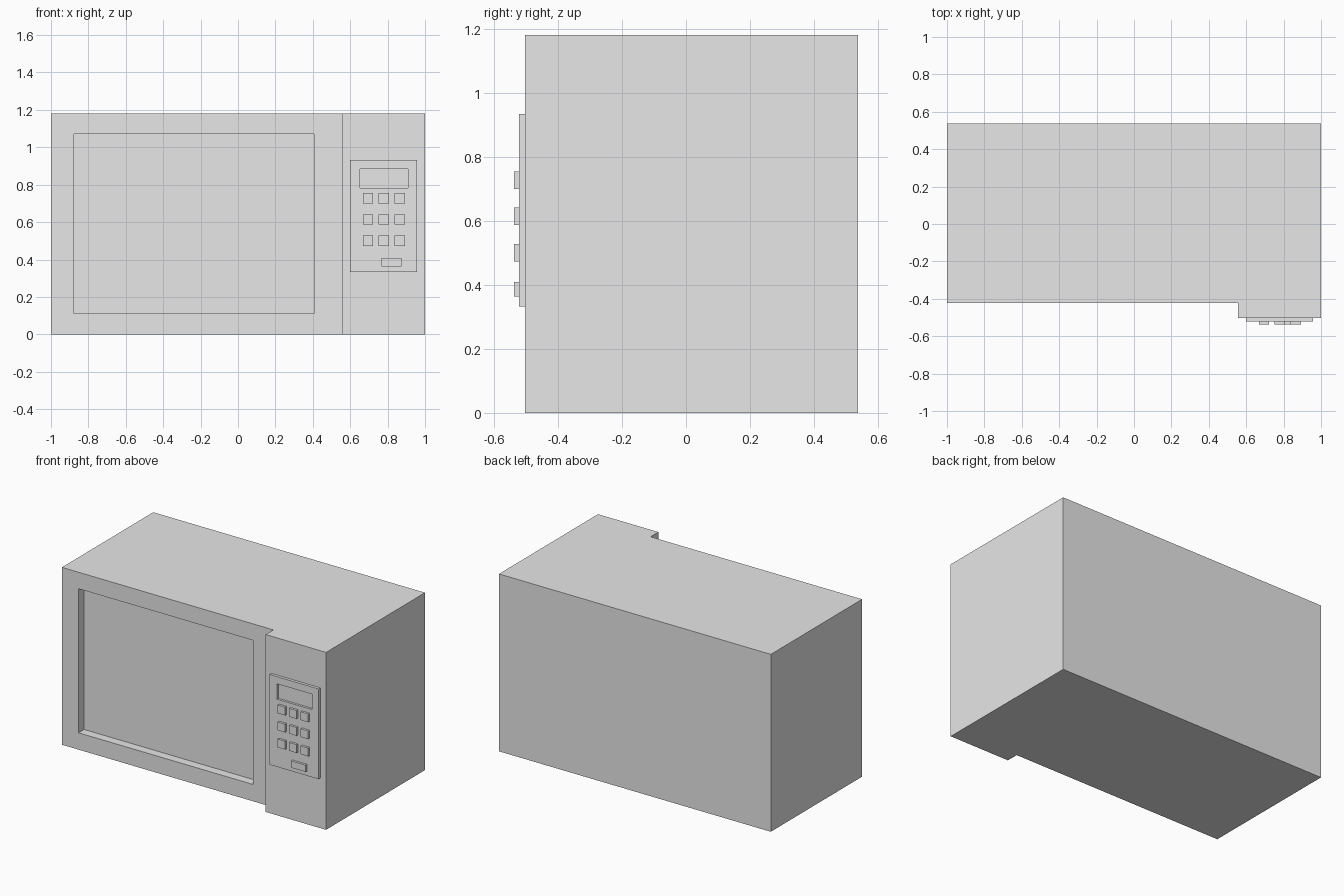
import bpy
import bmesh

cube = bpy.data.objects.get("Cube")
if cube:
    bpy.data.objects.remove(cube)

# Single flat grey
GREY = (0.8, 0.8, 0.8, 1.0)
grey = bpy.data.materials.new("light grey")
grey.use_nodes = True
grey.diffuse_color = GREY
grey.node_tree.nodes["Principled BSDF"].inputs["Base Color"].default_value = GREY

# Depth layers, back to front
BACK, DOOR, COLUMN, PANEL, BUTTON = 0.537, -0.422, -0.503, -0.522, -0.537
HEIGHT = 1.18


def extrude_outline(points, direction):
    """Solid made from a planar outline pushed along a direction."""
    bm = bmesh.new()
    face = bm.faces.new([bm.verts.new(p) for p in points])
    ext = bmesh.ops.extrude_face_region(bm, geom=[face])
    moved = [v for v in ext["geom"] if isinstance(v, bmesh.types.BMVert)]
    bmesh.ops.translate(bm, verts=moved, vec=direction)
    bmesh.ops.recalc_face_normals(bm, faces=bm.faces)
    return bm


def block(x0, x1, z0, z1, front, back):
    outline = [(x0, back, z0), (x1, back, z0), (x1, back, z1), (x0, back, z1)]
    return extrude_outline(outline, (0, front - back, 0))


def recess(bm, y, x0, x1, z0, z1, depth):
    """Sink a rectangle into the front-facing face lying at y."""
    bm.normal_update()
    face = next(f for f in bm.faces if f.normal.y < -0.9
                and abs(f.calc_center_median().y - y) < 0.001)
    mid = face.calc_center_median()
    bmesh.ops.inset_individual(bm, faces=[face], thickness=0.01)
    for v in face.verts:
        v.co.x = x0 if v.co.x < mid.x else x1
        v.co.z = z0 if v.co.z < mid.z else z1
    sunk = bmesh.ops.extrude_discrete_faces(bm, faces=[face])["faces"][0]
    bmesh.ops.translate(bm, verts=sunk.verts, vec=(0, depth, 0))


def finish(name, bm):
    mesh = bpy.data.meshes.new(name)
    bm.to_mesh(mesh)
    bm.free()
    mesh.materials.append(grey)
    bpy.context.collection.objects.link(bpy.data.objects.new(name, mesh))


# Case: stepped plan with the control column standing proud of the door
plan = [(-1, BACK), (-1, DOOR), (0.556, DOOR), (0.556, COLUMN), (1, COLUMN), (1, BACK)]
case = extrude_outline([(x, y, 0) for x, y in plan], (0, 0, HEIGHT))
recess(case, DOOR, -0.878, 0.406, 0.112, 1.07, 0.058)
finish("case", case)

# Control panel with a sunken display
panel = block(0.598, 0.958, 0.333, 0.933, PANEL, COLUMN)
recess(panel, PANEL, 0.652, 0.909, 0.783, 0.885, 0.015)
finish("control_panel", panel)

# Keypad, three by three
HALF = 0.0275
for row, z in enumerate((0.727, 0.614, 0.5)):
    for col, x in enumerate((0.695, 0.78, 0.865)):
        finish(f"key_row{row + 1}_column{col + 1}",
               block(x - HALF, x + HALF, z - HALF, z + HALF, BUTTON, PANEL))

# Wide button below the keypad
finish("start_button", block(0.767, 0.874, 0.364, 0.409, BUTTON, PANEL))
